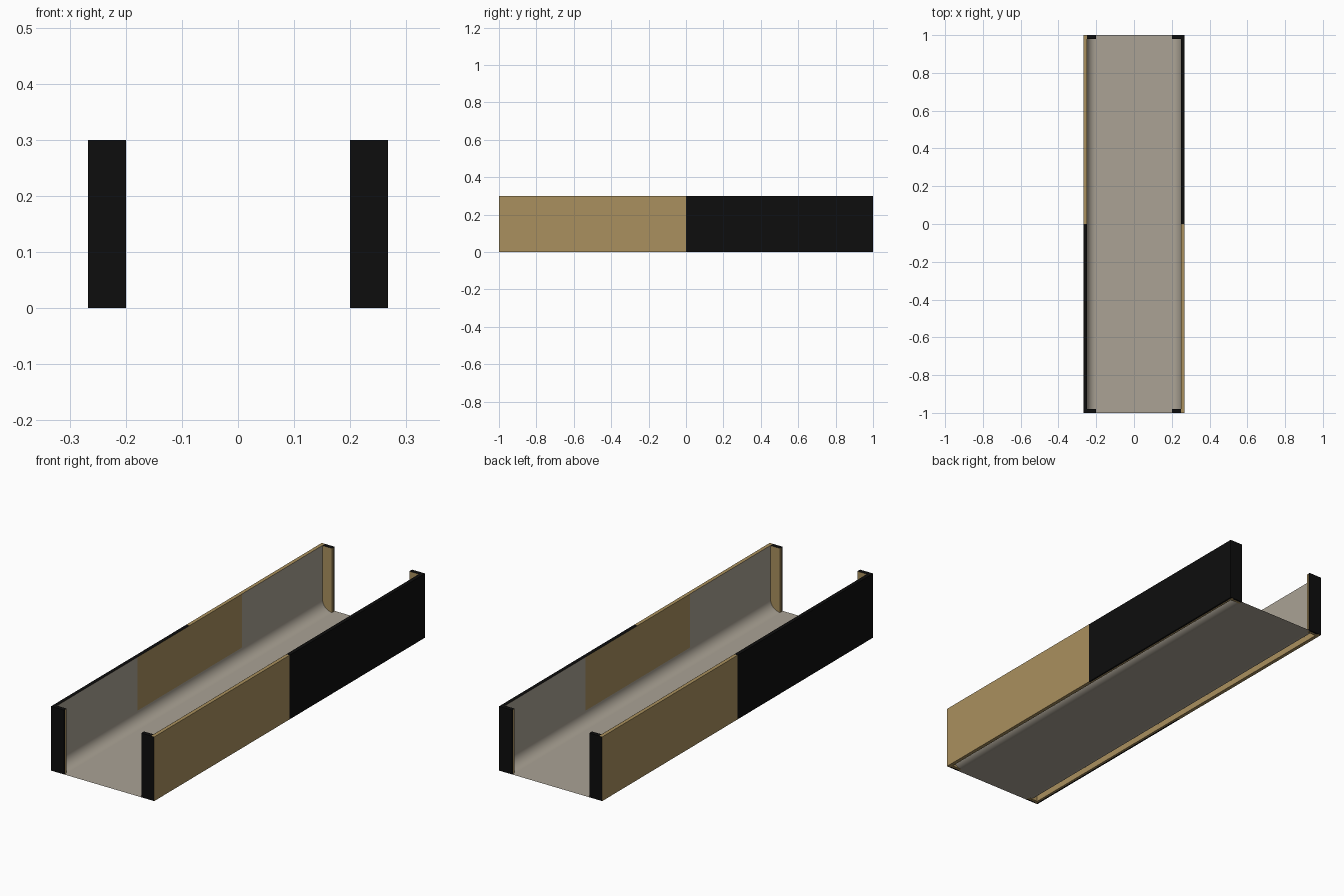
import bpy, bmesh, math

if "Cube" in bpy.data.objects:
    bpy.data.objects.remove(bpy.data.objects["Cube"])

def material(name, rgb):
    m = bpy.data.materials.new(name)
    m.diffuse_color = (*rgb, 1)
    m.use_nodes = True
    m.node_tree.nodes["Principled BSDF"].inputs["Base Color"].default_value = m.diffuse_color
    return m

MATS = [material("tan_wood", (0.40, 0.28, 0.112)),
        material("black_paint", (0.004, 0.004, 0.004)),
        material("warm_grey_lining", (0.405, 0.365, 0.30))]
TAN, BLACK, GREY = 0, 1, 2

def finish(name, bm):
    me = bpy.data.meshes.new(name)
    bm.to_mesh(me)
    bm.free()
    for m in MATS:
        me.materials.append(m)
    ob = bpy.data.objects.new(name, me)
    bpy.context.collection.objects.link(ob)
    return ob

def box(name, xs, ys, zs, rule):
    """Axis-aligned box; rule(normal) gives each face its colour."""
    bm = bmesh.new()
    bmesh.ops.create_cube(bm, size=1)
    for v in bm.verts:
        for i, (a, b) in enumerate((xs, ys, zs)):
            v.co[i] = (a + b) / 2 + v.co[i] * (b - a)
    bmesh.ops.recalc_face_normals(bm, faces=bm.faces)
    bm.normal_update()
    for f in bm.faces:
        f.material_index = rule(f.normal)
    return finish(name, bm)

IN, OUT, LIP, H = 0.25, 0.267, 0.20, 0.30
MID = 0.259          # joint between wall core and outer panel

def span(s, a, b):
    return tuple(sorted((s * a, s * b)))

def black(n):
    return BLACK

def black_top(n):
    return BLACK if n.z > 0.5 else TAN

def black_ends(n):
    return BLACK if abs(n.y) > 0.5 else TAN

def black_top_and_ends(n):
    return BLACK if n.z > 0.5 or abs(n.y) > 0.5 else TAN

# Side walls: half tan, half black-clad, turned half a turn on the other side
for s, side in ((1, "right"), (-1, "left")):
    box(f"{side}_wall_tan", span(s, IN, OUT), span(s, -1, 0), (0, H), black_ends)
    box(f"{side}_wall_core", span(s, IN, MID), span(s, 0, 1), (0, H), black_top_and_ends)
    box(f"{side}_wall_black_panel", span(s, MID, OUT), span(s, 0, 1), (0, H), black)
    # Corner lips: black outside, tan inside
    for e, end in ((1, "back"), (-1, "front")):
        box(f"{end}_{side}_lip_outer", span(s, LIP, IN), span(e, 0.992, 1), (0, H), black)
        box(f"{end}_{side}_lip_inner", span(s, LIP, IN), span(e, 0.98, 0.992), (0, H), black_top)

# Lining: one thin sheet, flat floor with rounded edges rising up the walls
R, N, XW = 0.05, 10, 0.2495
half = [(XW - R + R * math.sin(a), R - R * math.cos(a))
        for a in (math.pi / 2 * i / N for i in range(N + 1))] + [(XW, H)]
profile = [(-x, z) for x, z in reversed(half)] + half
stations = (-1, -0.385, 0.385, 1)
bm = bmesh.new()
rows = [[bm.verts.new((x, y, z)) for x, z in profile] for y in stations]
for r0, r1 in zip(rows, rows[1:]):
    for i in range(len(profile) - 1):
        f = bm.faces.new((r0[i], r0[i + 1], r1[i + 1], r1[i]))
        f.normal_update()
        flat_wall = f.calc_center_median().z > R
        is_floor = i == len(half) - 1
        middle = abs(f.calc_center_median().y) < 0.1
        f.smooth = not (flat_wall or is_floor)
        f.material_index = TAN if flat_wall and middle else GREY
finish("floor_lining", bm)
